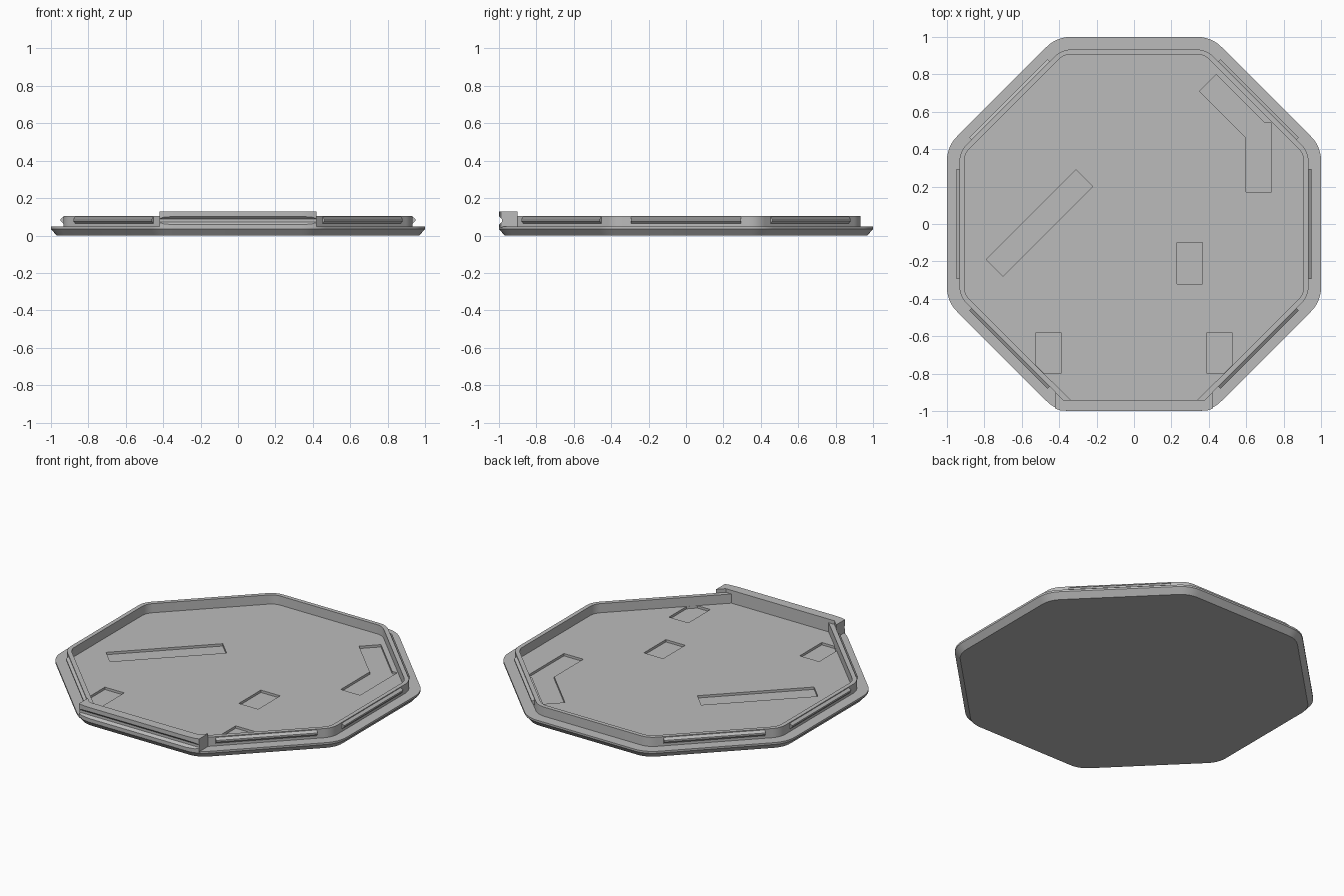
import bpy, bmesh, math
from mathutils import Vector

if "Cube" in bpy.data.objects:
    bpy.data.objects.remove(bpy.data.objects["Cube"])

GREY = bpy.data.materials.new("mid_grey")
GREY.use_nodes = True
GREY.diffuse_color = (0.5, 0.5, 0.5, 1)
GREY.node_tree.nodes["Principled BSDF"].inputs["Base Color"].default_value = GREY.diffuse_color

FLOOR = 0.047      # top of the tray plate
RIM_TOP = 0.105
BAR_TOP = 0.128


def loft(name, rings):
    """Closed solid from stacked rings of 3D points."""
    bm = bmesh.new()
    loops = [[bm.verts.new(p) for p in ring] for ring in rings]
    n = len(loops[0])
    for a, b in zip(loops, loops[1:]):
        for i in range(n):
            j = (i + 1) % n
            bm.faces.new((a[i], a[j], b[j], b[i]))
    bm.faces.new(loops[0][::-1])
    bm.faces.new(loops[-1])
    bmesh.ops.recalc_face_normals(bm, faces=bm.faces)
    mesh = bpy.data.meshes.new(name)
    bm.to_mesh(mesh)
    bm.free()
    mesh.materials.append(GREY)
    obj = bpy.data.objects.new(name, mesh)
    bpy.context.scene.collection.objects.link(obj)
    return obj


def prism(name, outline, z0, z1):
    return loft(name, [[(x, y, z) for x, y in outline] for z in (z0, z1)])


def activate(obj):
    bpy.ops.object.select_all(action='DESELECT')
    obj.select_set(True)
    bpy.context.view_layer.objects.active = obj


def cut(obj, cutter):
    cutter.hide_render = True
    mod = obj.modifiers.new("cut", 'BOOLEAN')
    mod.operation = 'DIFFERENCE'
    mod.solver = 'EXACT'
    mod.object = cutter
    activate(obj)
    bpy.ops.object.modifier_apply(modifier=mod.name)
    bpy.data.objects.remove(cutter)


def octagon(apothem, radius, corners=range(8), steps=6):
    """Rounded octagon corners, counter-clockwise from the front right one."""
    pts = []
    for k in corners:
        mid = math.radians(-67.5 + 45 * k)
        reach = (apothem - radius) / math.cos(math.pi / 8)
        for s in range(steps + 1):
            a = mid + math.pi / 4 * (s / steps - 0.5)
            pts.append((reach * math.cos(mid) + radius * math.cos(a),
                        reach * math.sin(mid) + radius * math.sin(a)))
    return pts


# Base plate with a chamfered underside
base = loft("base_plate", [[(x, y, z) for x, y in octagon(ap, r)]
            for ap, r, z in ((0.97, 0.15, 0), (1, 0.18, 0.035), (1, 0.18, FLOOR))])

# Shallow pockets in the floor
pockets = [
    [(-0.79, -0.19), (-0.70, -0.28), (-0.22, 0.20), (-0.31, 0.29)],
    [(0.35, 0.71), (0.44, 0.80), (0.70, 0.54), (0.735, 0.54),
     (0.735, 0.17), (0.60, 0.17), (0.60, 0.46)],
    [(0.23, -0.32), (0.365, -0.32), (0.365, -0.10), (0.23, -0.10)],
]
for s in (-1, 1):
    pockets.append([(s * x, y) for x, y in
                    ((0.39, -0.58), (0.525, -0.58), (0.525, -0.755), (0.48, -0.80), (0.39, -0.80))])
for outline in pockets:
    cut(base, prism("pocket_cutter", outline, FLOOR - 0.015, FLOOR + 0.05))

# Raised rim, open along the front
back_corners = range(1, 7)
outer = [(-0.38, -0.94)] + octagon(0.933, 0.12, back_corners)[::-1] + [(0.38, -0.94)]
inner = [(0.34, -0.94)] + octagon(0.907, 0.095, back_corners) + [(-0.34, -0.94)]
rim = prism("rim_wall", outer + inner, FLOOR - 0.005, RIM_TOP)

# Front bar, trimmed to the rounded plate corners
half = [(0.38, -0.94), (0.42, -0.90), (0.42, -0.988), (0.395, -0.996), (0.34, -1)]
bar = prism("front_bar", half + [(-x, y) for x, y in reversed(half)], FLOOR - 0.005, BAR_TOP)
groove = [(-1.02, 0.05), (-1, 0.058), (-0.985, 0.072), (-0.985, 0.088), (-1, 0.102), (-1.02, 0.11)]
cut(bar, loft("groove_cutter", [[(x, y, z) for y, z in groove] for x in (-0.6, 0.6)]))

# Snap ridges on the six side faces of the rim
ridge = [(0.92, 0.063), (0.933, 0.063), (0.949, 0.078), (0.949, 0.088), (0.933, 0.1), (0.92, 0.1)]
ridges = []
for deg in (-45, 0, 45, 135, 180, 225):
    a = math.radians(deg)
    out = Vector((math.cos(a), math.sin(a), 0))
    side = Vector((-out.y, out.x, 0))
    ridges.append(loft(f"snap_ridge_{len(ridges) + 1}",
                       [[out * d + side * t + Vector((0, 0, z)) for d, z in ridge]
                        for t in (-0.295, 0.295)]))

# Soft corners, crisp edges
for obj in [base, rim, bar] + ridges:
    activate(obj)
    bpy.ops.object.shade_smooth_by_angle(angle=math.radians(20))
